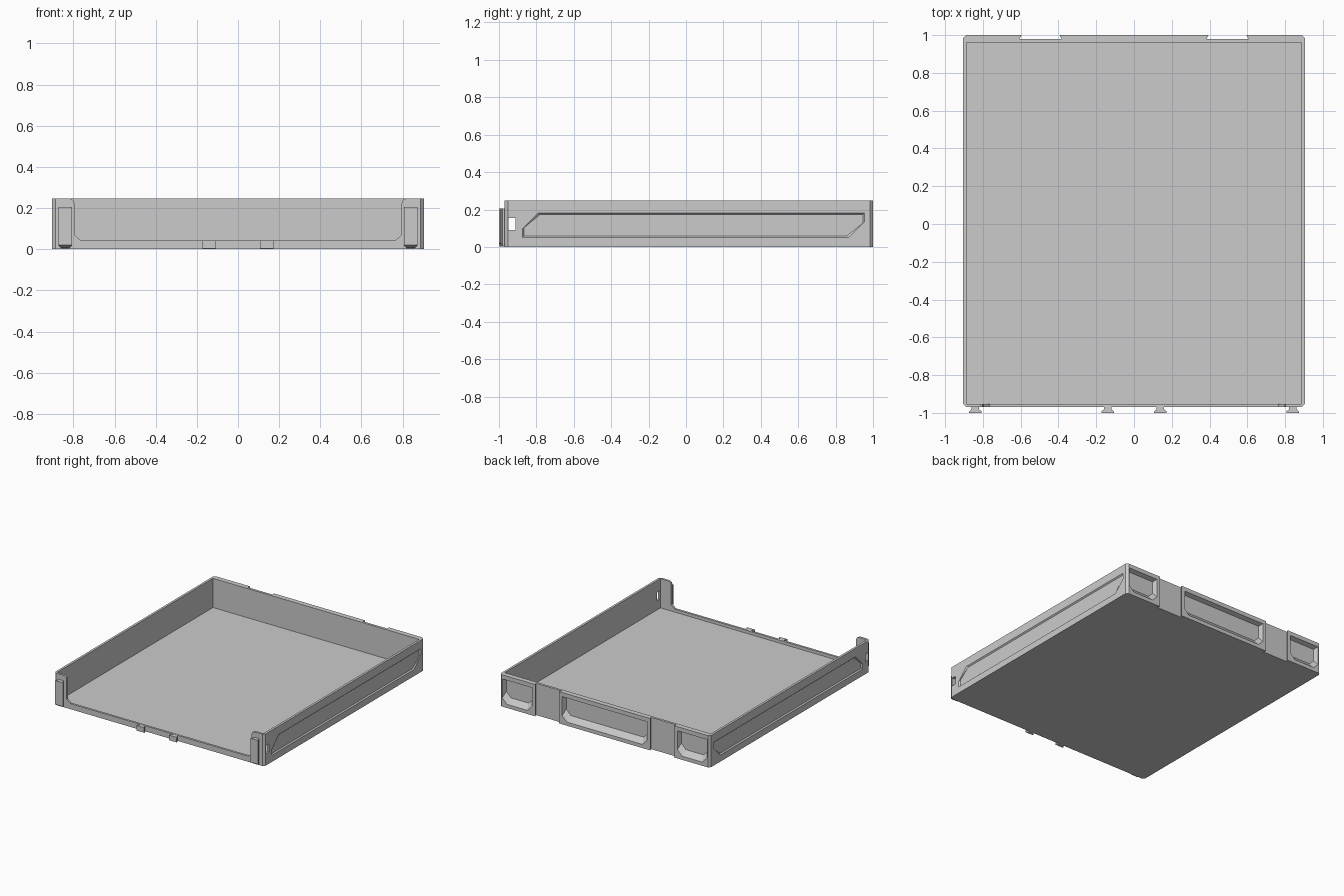
import bpy, bmesh
from mathutils import Vector

if "Cube" in bpy.data.objects:
    bpy.data.objects.remove(bpy.data.objects["Cube"])


def loft(name, loop_a, loop_b):
    """Closed solid between two matching loops of 3D points."""
    bm = bmesh.new()
    a = [bm.verts.new(p) for p in loop_a]
    b = [bm.verts.new(p) for p in loop_b]
    n = len(a)
    bm.faces.new(a)
    bm.faces.new(b[::-1])
    for i in range(n):
        j = (i + 1) % n
        bm.faces.new((a[i], b[i], b[j], a[j]))
    bmesh.ops.recalc_face_normals(bm, faces=bm.faces)
    me = bpy.data.meshes.new(name)
    bm.to_mesh(me)
    bm.free()
    ob = bpy.data.objects.new(name, me)
    bpy.context.collection.objects.link(ob)
    return ob


def prism_z(name, pts, z0, z1):
    return loft(name, [(x, y, z0) for x, y in pts], [(x, y, z1) for x, y in pts])


def box(name, x0, x1, y0, y1, z0, z1):
    return prism_z(name, [(x0, y0), (x1, y0), (x1, y1), (x0, y1)], z0, z1)


def inset(pts, d):
    """Pull a convex outline toward its centre by d on both axes."""
    cu = (min(p[0] for p in pts) + max(p[0] for p in pts)) / 2
    cv = (min(p[1] for p in pts) + max(p[1] for p in pts)) / 2
    return [(u - d if u > cu else u + d, v - d if v > cv else v + d) for u, v in pts]


def cut(target, cutter):
    cutter.hide_render = True
    m = target.modifiers.new("cut", 'BOOLEAN')
    m.operation, m.solver, m.object = 'DIFFERENCE', 'EXACT', cutter
    bpy.context.view_layer.objects.active = target
    bpy.ops.object.modifier_apply(modifier=m.name)
    bpy.data.objects.remove(cutter)


W, FRONT, BACK, H = 0.905, -0.97, 1.0, 0.247
c = 0.017

# tray shell with clipped vertical corners
tray = prism_z("tray", [(-W + c, FRONT), (W - c, FRONT), (W, FRONT + c), (W, BACK - c),
                        (W - c, BACK), (-W + c, BACK), (-W, BACK - c), (-W, FRONT + c)], 0, H)
cut(tray, box("cavity", -0.887, 0.887, -0.953, 0.96, 0.02, 0.4))

# low front opening between the corner posts
half = [(0.765, 0.043), (0.795, 0.07), (0.795, 0.222), (0.801, 0.238), (0.818, H), (0.818, 0.3)]
outline = half + [(-x, z) for x, z in reversed(half)]
cut(tray, loft("front_opening", [(x, -1.1, z) for x, z in outline],
               [(x, -0.93, z) for x, z in outline]))

# side panels recessed with sloped borders, and through slots near the front
panel = [(-0.875, 0.05), (0.87, 0.05), (0.955, 0.135), (0.955, 0.182), (-0.79, 0.182), (-0.875, 0.095)]
for s in (-1, 1):
    cut(tray, loft("side_panel", [(s * (W + 0.001), y, z) for y, z in panel],
                   [(s * (W - 0.009), y, z) for y, z in inset(panel, 0.009)]))
cut(tray, box("side_slot", -1.1, 1.1, -0.948, -0.912, 0.09, 0.155))

# tapered pockets in the back wall
for x0, x1 in ((-0.88, -0.625), (-0.365, 0.365), (0.625, 0.88)):
    k, z0, z1 = 0.04, 0.027, 0.215
    p = [(x0 + k, z0), (x1 - k, z0), (x1, z0 + k), (x1, z1), (x0, z1), (x0, z0 + k)]
    q = [(x, z + (0.03 if z < 0.1 else 0)) for x, z in inset(p, 0.012)]
    cut(tray, loft("back_pocket", [(x, BACK + 0.001, z) for x, z in p],
                   [(x, BACK - 0.033, z) for x, z in q]))

# undercut vertical slots in the back wall
for s in (-1, 1):
    x = s * 0.495
    cut(tray, prism_z("back_slot", [(x - 0.1, BACK + 0.001), (x - 0.112, BACK - 0.021),
                                    (x + 0.112, BACK - 0.021), (x + 0.1, BACK + 0.001)], -0.1, 0.4))


def clip(name, x, z0, z1, taper):
    """Dovetail hook on the front face, wide at the outside."""
    prof = [(-0.02, FRONT + 0.005), (-0.02, -0.982), (-0.033, -0.992), (-0.033, -1.0),
            (0.033, -1.0), (0.033, -0.992), (0.02, -0.982), (0.02, FRONT + 0.005)]
    ob = prism_z(name, [(x + u, v) for u, v in prof], z0, z1)
    # slope the outer face at the lower end
    for v in ob.data.vertices:
        if v.co.y < -0.99 and abs(v.co.z - z0) < 1e-4:
            v.co.z += taper
    return ob


# tall clips on the posts, short clips on the front lip
for s, side in ((-1, "left"), (1, "right")):
    clip("tall_clip_" + side, s * 0.84, 0.006, 0.205, 0.014)
    clip("short_clip_" + side, s * 0.14, 0.003, 0.042, 0.0)
